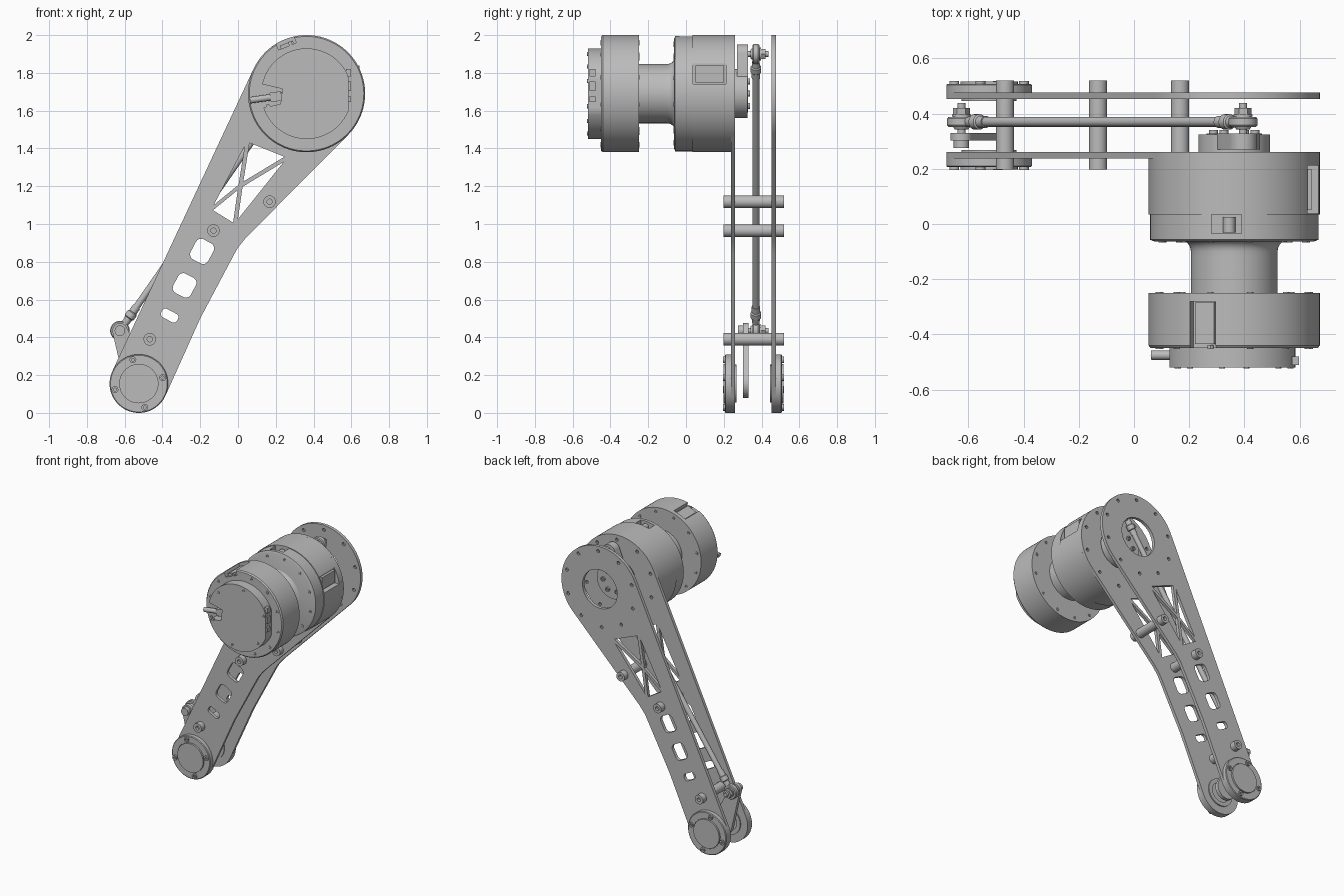
import bpy, bmesh, math
from math import sin, cos, pi, radians
from mathutils import Vector, Matrix

if "Cube" in bpy.data.objects:
    bpy.data.objects.remove(bpy.data.objects["Cube"])

grey = bpy.data.materials.new("machined_grey")
grey.use_nodes = True
grey.diffuse_color = (0.5, 0.5, 0.5, 1)
grey.node_tree.nodes["Principled BSDF"].inputs["Base Color"].default_value = (0.5, 0.5, 0.5, 1)

HIP, KNEE = (0.363, 1.69), (-0.525, 0.155)
HIP_R, KNEE_R = 0.31, 0.155
ROD_LOW, ROD_TOP, ROD_Y = (-0.625, 0.435), (0.395, 1.9), 0.37
FRONT, BACK = (0.238, 0.26), (0.453, 0.476)
parts = []


def finish(name, bm):
    bmesh.ops.recalc_face_normals(bm, faces=bm.faces)
    me = bpy.data.meshes.new(name)
    bm.to_mesh(me)
    bm.free()
    me.materials.append(grey)
    ob = bpy.data.objects.new(name, me)
    bpy.context.collection.objects.link(ob)
    parts.append(ob)
    return ob


def lathe(name, profile, at, axis=(0, 1, 0), n=64, ring=False):
    """Turn (radius, distance) points about an axis through a point."""
    bm = bmesh.new()
    mat = Matrix.Translation(at) @ Vector(axis).to_track_quat("Z", "Y").to_matrix().to_4x4()
    loops = [[bm.verts.new(mat @ Vector((r * cos(2 * pi * i / n), r * sin(2 * pi * i / n), t)))
              for i in range(n)] for r, t in profile]
    pairs = list(zip(loops, loops[1:])) + ([(loops[-1], loops[0])] if ring else [])
    for a, b in pairs:
        for i in range(n):
            j = (i + 1) % n
            bm.faces.new((a[i], a[j], b[j], b[i]))
    if not ring:
        bm.faces.new(loops[0])
        bm.faces.new(loops[-1])
    return finish(name, bm)


def pin(name, c, r, y0, y1, n=24):
    return lathe(name, [(r, y0), (r, y1)], (c[0], 0, c[1]), n=n)


def box(name, centre, size, tilt=0):
    bm = bmesh.new()
    mat = Matrix.Translation(centre) @ Matrix.Rotation(tilt, 4, "Y") @ Matrix.Diagonal((*size, 1))
    bmesh.ops.create_cube(bm, size=1, matrix=mat)
    return finish(name, bm)


def slab(name, loops, y0, y1):
    """Filled x-z outline with holes, thickened along y."""
    cu = bpy.data.curves.new(name, "CURVE")
    cu.dimensions, cu.fill_mode, cu.extrude = "2D", "BOTH", (y1 - y0) / 2
    for pts in loops:
        sp = cu.splines.new("POLY")
        sp.points.add(len(pts) - 1)
        for p, (x, z) in zip(sp.points, pts):
            p.co = (x, z, 0, 1)
        sp.use_cyclic_u = True
    tmp = bpy.data.objects.new(name + "_outline", cu)
    bpy.context.collection.objects.link(tmp)
    dg = bpy.context.evaluated_depsgraph_get()
    me = bpy.data.meshes.new_from_object(tmp.evaluated_get(dg))
    bm = bmesh.new()
    bm.from_mesh(me)
    bmesh.ops.remove_doubles(bm, verts=bm.verts, dist=1e-5)
    bm.transform(Matrix.Translation((0, (y0 + y1) / 2, 0)) @ Matrix.Rotation(pi / 2, 4, "X"))
    bpy.data.objects.remove(tmp)
    bpy.data.meshes.remove(me)
    return finish(name, bm)


def arc(c, r, a0, a1, n=32):
    return [(c[0] + r * cos(radians(a0 + (a1 - a0) * i / n)),
             c[1] + r * sin(radians(a0 + (a1 - a0) * i / n))) for i in range(n + 1)]


def circle(c, r, n=16):
    return arc(c, r, 0, 360, n)[:-1]


def around(c, r, count, start=0):
    return arc(c, r, start, start + 360, count)[:-1]


def link(p, rp, q, rq):
    """Outline wrapped round two circles."""
    v = Vector(q) - Vector(p)
    d = math.degrees(math.atan2(v.y, v.x))
    b = math.degrees(math.acos((rp - rq) / v.length))
    return arc(p, rp, d + b, d + 360 - b) + arc(q, rq, d - b, d + b)


def rounded(c, w, h, r, tilt=62):
    pts = []
    for k, (sx, sy) in enumerate(((1, 1), (-1, 1), (-1, -1), (1, -1))):
        pts += arc((sx * (w / 2 - r), sy * (h / 2 - r)), r, 90 * k, 90 * k + 90, 5)
    t = radians(tilt)
    return [(c[0] + x * cos(t) - y * sin(t), c[1] + x * sin(t) + y * cos(t)) for x, y in pts]


def cut(ob, cutter):
    mod = ob.modifiers.new("pocket", "BOOLEAN")
    mod.operation, mod.object, mod.solver = "DIFFERENCE", cutter, "EXACT"
    bpy.context.view_layer.objects.active = ob
    bpy.ops.object.modifier_apply(modifier=mod.name)
    parts.remove(cutter)
    bpy.data.objects.remove(cutter)


# Leg side plates: tapered outline, truss windows, slots and bolt holes
edge = (arc(KNEE, KNEE_R, 155, 335) + [(-0.2, 0.5), (-0.02, 0.84), (0.0, 0.875), (0.04, 0.925)]
        + arc(HIP, HIP_R, -43, 155, 48))
quad = [Vector(p) for p in ((0.05, 1.45), (0.275, 1.36), (-0.02, 0.99), (-0.15, 1.07))]
hub = Vector((0.01, 1.2))
windows = []
for a, b in zip(quad, quad[1:] + quad[:1]):
    mid = (a + b + hub) / 3
    windows.append([tuple(mid + (p - mid) * 0.82) for p in (a, b, hub)])
slots = [rounded((-0.19, 0.855), 0.12, 0.105, 0.03), rounded((-0.283, 0.675), 0.115, 0.105, 0.03),
         rounded((-0.362, 0.515), 0.05, 0.095, 0.02)]
bolt_holes = [circle(p, 0.012, 10) for p in around(HIP, 0.275, 10, 15)]
for name, (y0, y1) in (("front_leg_plate", FRONT), ("back_leg_plate", BACK)):
    slab(name, [edge, circle(HIP, 0.14, 48)] + windows + slots + bolt_holes, y0, y1)

# Spacers between the plates, with socket heads
for c in ((0.167, 1.118), (-0.13, 0.965), (-0.467, 0.39)):
    y0, y1 = 0.198, 0.519
    lathe("plate_spacer", [(0.014, y0 + 0.02), (0.014, y0), (0.033, y0), (0.033, y1),
                           (0.014, y1), (0.014, y1 - 0.02)], (c[0], 0, c[1]), n=24)

# Knee bearing caps on both outer faces
for side, y, s in (("front", FRONT[0], -1), ("back", BACK[1], 1)):
    lathe(side + "_knee_cap", [(0.155, 0), (0.155, 0.028), (0.15, 0.032), (0.108, 0.032), (0.108, 0.026),
                               (0.104, 0.026), (0.104, 0.04)], (KNEE[0], y, KNEE[1]), (0, s, 0))
    lathe(side + "_knee_bearing", [(0.1, 0), (0.1, -0.03), (0.07, -0.03), (0.07, 0)],
          (KNEE[0], y, KNEE[1]), (0, s, 0), ring=True)
    for p in around(KNEE, 0.13, 4, 14):
        lathe("knee_bolt", [(0.008, 0.03), (0.008, 0.042), (0.018, 0.042), (0.018, 0)],
              (p[0], y, p[1]), (0, s, 0), n=16)

# Rear drive housing with flared neck to the front drive
rear = lathe("rear_drive_housing", [(0.29, -0.063), (0.305, -0.057), (0.305, 0.034), (HIP_R, 0.034),
                                    (HIP_R, 0.238)], (HIP[0], 0, HIP[1]), n=96)
cut(rear, box("cutter", (0.665, 0.125, 1.795), (0.08, 0.175, 0.11)))
cut(rear, box("cutter", (0.335, 0.0, 1.99), (0.11, 0.07, 0.09)))
box("side_panel", (0.633, 0.125, 1.795), (0.02, 0.15, 0.09))
pin("top_connector", (0.345, 1.96), 0.022, -0.03, 0.025)
lathe("drive_neck", [(0.157, -0.25), (0.157, -0.12)]
      + [(0.192 - 0.035 * cos(radians(a)), -0.1 + 0.04 * sin(radians(a))) for a in range(0, 91, 15)],
      (HIP[0], 0, HIP[1]))

# Front drive housing with a connector pocket on top
front = lathe("front_drive_housing", [(HIP_R, -0.25), (HIP_R, -0.44), (0.303, -0.449)],
              (HIP[0], 0, HIP[1]), n=96)
tilt = radians(-22)
radial = Vector((sin(tilt), 0, cos(tilt)))
top = Vector((HIP[0], -0.36, HIP[1])) + radial * HIP_R
cut(front, box("cutter", top + Vector((0, -0.01, 0)), (0.1, 0.18, 0.08), tilt))
box("top_panel", top - radial * 0.032, (0.075, 0.15, 0.02), tilt)

# Flat-sided end cover with cable notch
cover = [(min(x, HIP[0] + 0.222), z) for x, z in arc(HIP, 0.24, -162, 168, 64)]
cover += [(0.235, 1.715), (0.225, 1.635)]
slab("end_cover", [cover], -0.519, -0.446)
lathe("cable", [(0.017, 0), (0.017, 0.175)], (0.063, -0.475, 1.655), (1, 0, 0.14), n=20)
box("cable_plug", (0.2, -0.475, 1.674), (0.06, 0.04, 0.05), radians(-8))
for z, h in ((1.8, 0.04), (1.73, 0.05), (1.66, 0.03)):
    box("cover_connector", (0.585, -0.495, z), (0.025, 0.03, h))

# Screw heads round both drives
for y, s, r, count in ((-0.449, -1, 0.28, 12), (-0.25, 1, 0.28, 12), (-0.063, -1, 0.27, 12),
                       (-0.519, -1, 0.215, 6)):
    for p in around(HIP, r, count, 18):
        lathe("drive_screw", [(0.011, -0.01), (0.011, 0.004), (0.005, 0.004), (0.005, 0)],
              (p[0], y, p[1]), (0, s, 0), n=12)

# Output hub and crank at the hip
pin("output_hub", HIP, 0.13, 0.235, 0.325, 64)
slab("hip_crank", [link(HIP, 0.1, ROD_TOP, 0.05)], 0.27, 0.328)
for p in around(HIP, 0.075, 6):
    lathe("hub_bolt", [(0.016, 0.32), (0.016, 0.34), (0.008, 0.34), (0.008, 0.332)],
          (p[0], 0, p[1]), n=16)

# Knee lever
slab("knee_lever", [link(KNEE, 0.075, ROD_LOW, 0.04)], 0.303, 0.33)

# Push rod with a swivel eye and bolt at each end
low, high = (Vector((p[0], ROD_Y, p[1])) for p in (ROD_LOW, ROD_TOP))
span = high - low
lathe("push_rod", [(0.018, 0.1), (0.018, span.length - 0.1)], low, span, n=20)
for name, c, d, start in (("lower", low, span, 0.28), ("upper", high, -span, 0.32)):
    lathe(name + "_rod_sleeve", [(0.018, 0.035), (0.022, 0.08), (0.028, 0.085), (0.028, 0.115),
                                 (0.022, 0.12), (0.022, 0.155)], c, d, n=20)
    lathe(name + "_rod_eye", [(0.034, -0.018), (0.047, -0.018), (0.052, -0.012), (0.052, 0.012),
                              (0.047, 0.018), (0.034, 0.018)], c, n=32, ring=True)
    lathe(name + "_swivel_ball", [(0.024, -0.028), (0.033, -0.014), (0.035, 0), (0.033, 0.014),
                                  (0.024, 0.028)], c, n=24)
    xz = (c.x, c.z)
    pin(name + "_eye_bolt", xz, 0.015, start, 0.438, 16)
    pin(name + "_eye_nut", xz, 0.031, 0.396, 0.42, 6)
    pin(name + "_eye_washer", xz, 0.034, 0.39, 0.397)
pin("lower_bolt_head", ROD_LOW, 0.028, 0.275, 0.304)

# Smooth round walls, keep machined edges crisp
bpy.ops.object.select_all(action="DESELECT")
for ob in parts:
    ob.select_set(True)
bpy.context.view_layer.objects.active = parts[0]
bpy.ops.object.shade_smooth_by_angle(angle=radians(30))
